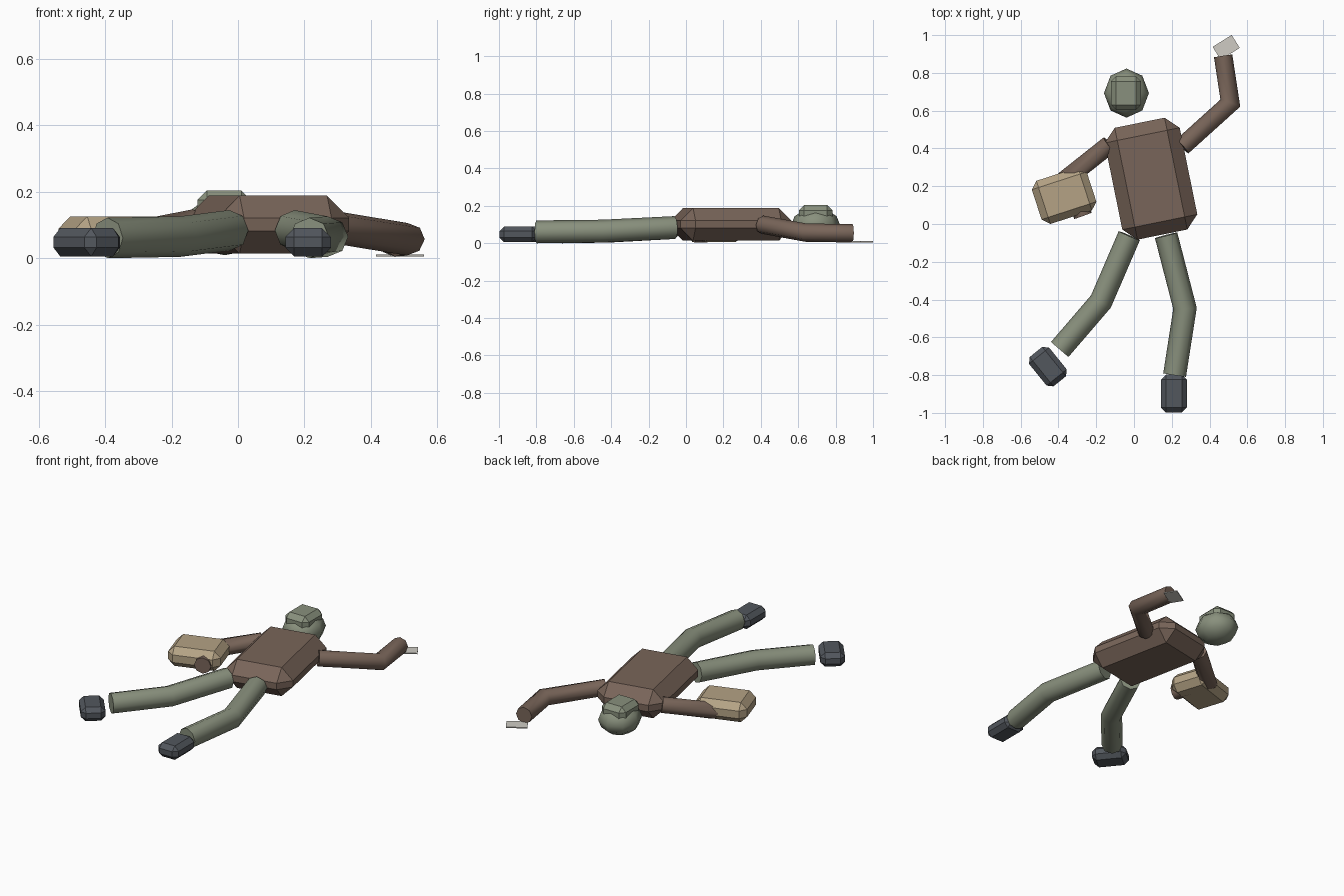
import bpy, bmesh, math
from mathutils import Vector

cube = bpy.data.objects.get("Cube")
if cube:
    bpy.data.objects.remove(cube, do_unlink=True)


def material(name, rgb):
    m = bpy.data.materials.new(name)
    m.use_nodes = True
    m.diffuse_color = (*rgb, 1)
    bsdf = next(n for n in m.node_tree.nodes if n.type == 'BSDF_PRINCIPLED')
    bsdf.inputs["Base Color"].default_value = (*rgb, 1)
    return m


brown = material("jacket brown", (0.19, 0.13, 0.10))
sage = material("sage green", (0.25, 0.28, 0.205))
tan = material("pack tan", (0.46, 0.365, 0.235))
slate = material("boot slate", (0.085, 0.095, 0.11))
pale = material("paper pale", (0.62, 0.60, 0.55))


def finish(name, bm, mat, smooth=False):
    bmesh.ops.recalc_face_normals(bm, faces=bm.faces)
    mesh = bpy.data.meshes.new(name)
    bm.to_mesh(mesh)
    bm.free()
    mesh.materials.append(mat)
    ob = bpy.data.objects.new(name, mesh)
    bpy.context.collection.objects.link(ob)
    if smooth:
        bpy.ops.object.select_all(action='DESELECT')
        ob.select_set(True)
        bpy.context.view_layer.objects.active = ob
        bpy.ops.object.shade_smooth_by_angle(angle=math.radians(55))
    return ob


def block(name, mat, centre, size, turn=0, bevel=0):
    """Box with chamfered edges, turned about z."""
    bm = bmesh.new()
    bmesh.ops.create_cube(bm, size=1)
    bmesh.ops.scale(bm, vec=size, verts=bm.verts)
    if bevel:
        bmesh.ops.bevel(bm, geom=bm.edges[:], offset=bevel, segments=1,
                        affect='EDGES', profile=0.5)
    ob = finish(name, bm, mat)
    ob.location = centre
    ob.rotation_euler.z = math.radians(turn)
    return ob


def limb(name, mat, points, radius, sides=8):
    """Capped round tube with a mitred middle joint."""
    pts = [Vector(p) for p in points]
    dirs = [(b - a).normalized() for a, b in zip(pts, pts[1:])]
    bm = bmesh.new()
    rings = []
    for i, p in enumerate(pts):
        before, after = dirs[max(i - 1, 0)], dirs[min(i, len(dirs) - 1)]
        along = (before + after).normalized()
        across = along.cross(Vector((0, 0, 1))).normalized()
        up = across.cross(along)
        stretch = 1 / along.dot(after)
        ring = []
        for k in range(sides):
            a = math.tau * k / sides
            ring.append(bm.verts.new(p + radius * (
                across * math.cos(a) * stretch + up * math.sin(a))))
        rings.append(ring)
    for r, s in zip(rings, rings[1:]):
        for k in range(sides):
            n = (k + 1) % sides
            bm.faces.new((r[k], r[n], s[n], s[k]))
    bm.faces.new(rings[0])
    bm.faces.new(rings[-1])
    return finish(name, bm, mat, smooth=True)


# Torso
block("torso", brown, (0.09, 0.24, 0.102), (0.405, 0.604, 0.175), 11.5, 0.068)

# Head and the flat cap on its upper side
bm = bmesh.new()
bmesh.ops.create_uvsphere(bm, u_segments=8, v_segments=6, radius=1)
bmesh.ops.scale(bm, vec=(0.119, 0.13, 0.09), verts=bm.verts)
head = finish("head", bm, sage, smooth=True)
head.location = (-0.04, 0.693, 0.1)
block("cap", sage, (-0.042, 0.693, 0.155), (0.16, 0.18, 0.1), 0, 0.028)

# Legs
limb("left_leg", sage,
     [(0.17, -0.06, 0.085), (0.27, -0.447, 0.066), (0.215, -0.8, 0.062)], 0.061)
limb("right_leg", sage,
     [(-0.025, -0.062, 0.085), (-0.175, -0.41, 0.066), (-0.393, -0.664, 0.062)], 0.061)

# Boots
boot_size = (0.137, 0.2, 0.085)
block("left_boot", slate, (0.211, -0.898, 0.049), boot_size, 0, 0.026)
block("right_boot", slate, (-0.456, -0.755, 0.049), boot_size, 39, 0.026)

# Arms
limb("left_arm", brown,
     [(0.255, 0.41, 0.1), (0.51, 0.64, 0.058), (0.472, 0.89, 0.054)], 0.049)
limb("right_arm", brown,
     [(-0.13, 0.42, 0.1), (-0.345, 0.25, 0.058), (-0.27, 0.043, 0.054)], 0.049)

# Pack under the right arm and paper sheet at the left hand
block("pack", tan, (-0.37, 0.15, 0.067), (0.305, 0.24, 0.12), 18, 0.037)
block("paper_sheet", pale, (0.488, 0.935, 0.009), (0.119, 0.081, 0.006), 32)

# Rest the whole figure on the ground
bpy.context.view_layer.update()
obs = [o for o in bpy.context.scene.objects if o.type == 'MESH']
low = min((o.matrix_world @ v.co).z for o in obs for v in o.data.vertices)
for o in obs:
    o.location.z -= low
